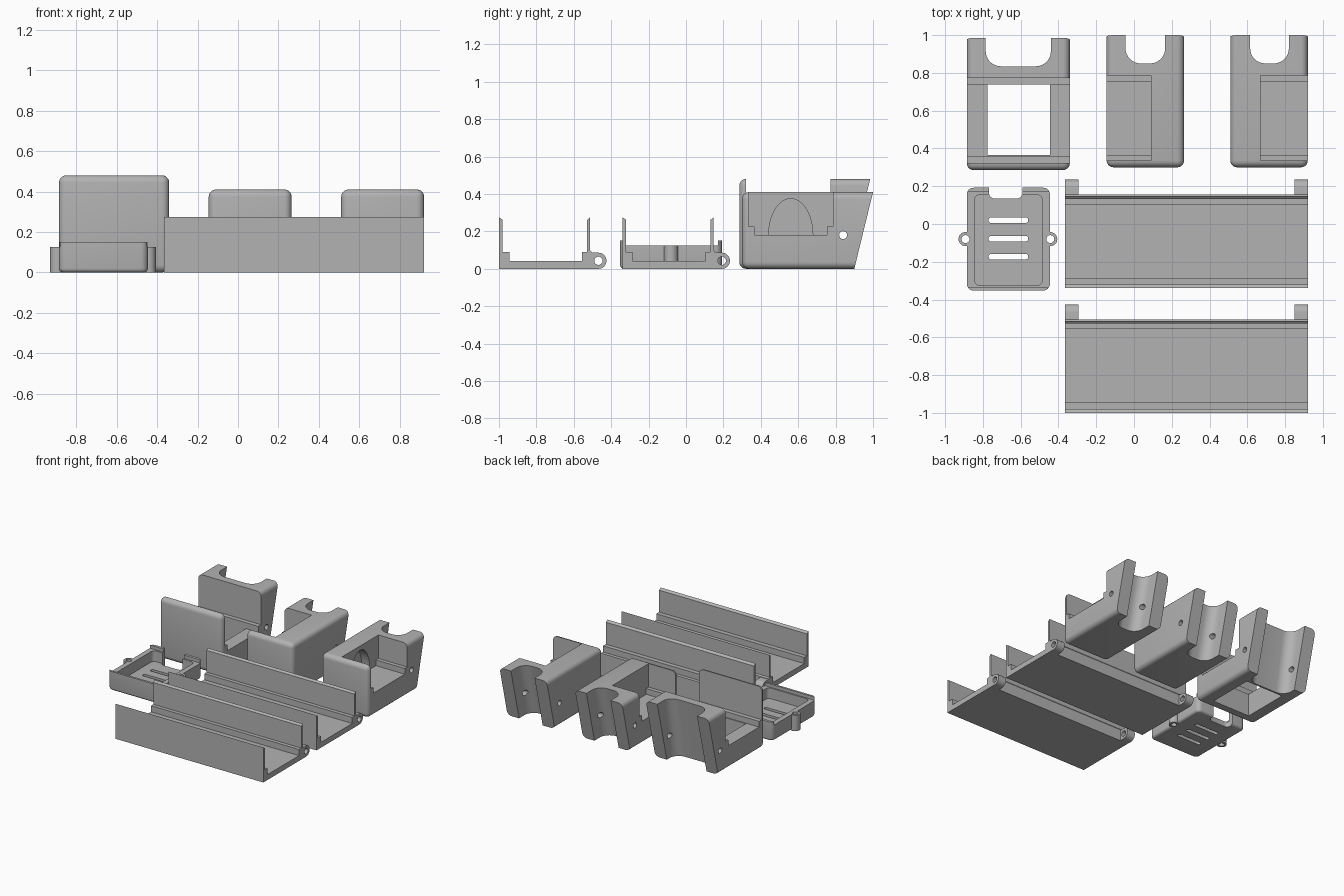
import bpy, bmesh, math
from mathutils import Vector

if "Cube" in bpy.data.objects:
    bpy.data.objects.remove(bpy.data.objects["Cube"])

grey = bpy.data.materials.new("plain_grey")
grey.diffuse_color = (0.45, 0.45, 0.45, 1)
grey.use_nodes = True
grey.node_tree.nodes["Principled BSDF"].inputs["Base Color"].default_value = grey.diffuse_color


def prism(name, pts, axis, a, b):
    """Extrude a 2D outline along x (pts are y,z) or along z (pts are x,y)."""
    bm = bmesh.new()
    place = (lambda p, d: (d, p[0], p[1])) if axis == 'x' else (lambda p, d: (p[0], p[1], d))
    lo = [bm.verts.new(place(p, a)) for p in pts]
    hi = [bm.verts.new(place(p, b)) for p in pts]
    n = len(pts)
    bm.faces.new(lo)
    bm.faces.new(hi)
    for i in range(n):
        bm.faces.new((lo[i], lo[(i + 1) % n], hi[(i + 1) % n], hi[i]))
    bmesh.ops.recalc_face_normals(bm, faces=bm.faces)
    me = bpy.data.meshes.new(name)
    bm.to_mesh(me)
    bm.free()
    ob = bpy.data.objects.new(name, me)
    bpy.context.collection.objects.link(ob)
    me.materials.append(grey)
    return ob


def rect(x0, y0, x1, y1, r=0.0, seg=6):
    """Rectangle outline with optional round corners."""
    if r == 0:
        return [(x0, y0), (x1, y0), (x1, y1), (x0, y1)]
    out = []
    for k, (cx, cy) in enumerate([(x1 - r, y1 - r), (x0 + r, y1 - r), (x0 + r, y0 + r), (x1 - r, y0 + r)]):
        for i in range(seg + 1):
            t = math.pi / 2 * (k + i / seg)
            out.append((cx + r * math.cos(t), cy + r * math.sin(t)))
    return out


def circle(cx, cy, r, n=32):
    return [(cx + r * math.cos(2 * math.pi * i / n), cy + r * math.sin(2 * math.pi * i / n)) for i in range(n)]


def boolean(ob, other, op='DIFFERENCE'):
    bpy.context.view_layer.objects.active = ob
    m = ob.modifiers.new("bool", 'BOOLEAN')
    m.operation, m.object, m.solver = op, other, 'EXACT'
    bpy.ops.object.modifier_apply(modifier=m.name)
    bpy.data.objects.remove(other)


def bevel(ob, pick, width, seg=5):
    bm = bmesh.new()
    bm.from_mesh(ob.data)
    bmesh.ops.bevel(bm, geom=[e for e in bm.edges if pick(e)], offset=width,
                    segments=seg, profile=0.5, affect='EDGES')
    bm.to_mesh(ob.data)
    bm.free()


def smooth(ob):
    bpy.ops.object.select_all(action='DESELECT')
    ob.select_set(True)
    bpy.context.view_layer.objects.active = ob
    bpy.ops.object.shade_smooth_by_angle(angle=math.radians(30))


# Long rails: stepped channel with two hinge tabs each
def rail(name, y):
    prof = [(0, 0), (.495, 0), (.495, .09), (.487, .1), (.487, .275), (.472, .262), (.472, .09),
            (.443, .09), (.443, .042), (.055, .042), (.055, .09), (.02, .09), (.02, .262), (0, .275)]
    ob = prism(name, [(y + a, b) for a, b in prof], 'x', -.365, .92)
    cy, r = y + .532, .043
    tab = [(y + .47, 0), (cy, 0)]
    tab += [(cy + r * math.sin(t), r - r * math.cos(t)) for t in [math.pi * i / 16 for i in range(1, 17)]]
    tab += [(y + .47, 2 * r)]
    for x in (-.365, .85):
        boolean(ob, prism("tab", tab, 'x', x, x + .07), 'UNION')
    boolean(ob, prism("pin", circle(cy, r, .022), 'x', -.5, 1.1))
    smooth(ob)


rail("front_rail", -1.0)
rail("rear_rail", -.34)


# End caps: rounded block with slanted back, rail pocket and rear channel
def cap(name, x0, x1, y0, back_low, back_top, h, pocket, px, chan, chan_y, chan_low, r):
    ob = prism(name, [(y0, 0), (back_low, 0), (back_top, h), (y0, h)], 'x', x0, x1)

    def not_back(e):
        return all((v.co.y - back_low + 1e-4) < 0 for v in e.verts) or \
            (abs(e.verts[0].co.y - e.verts[1].co.y) > .3)
    bevel(ob, not_back, .036)
    # stepped rail pocket, open on top
    ya, yb, s = pocket
    boolean(ob, prism("pocket", [(ya, .6), (ya, .225), (ya + s, .225), (ya + s, .18), (yb - s, .18),
                                 (yb - s, .225), (yb, .225), (yb, .6)], 'x', *px))
    # rear channel, sheared to follow the slanted back
    ch = prism("channel", rect(chan[0], chan_y, chan[1], chan_y + .6, r, 8), 'z', -.2, .8)
    k = (chan_y - chan_low) / h
    for v in ch.data.vertices:
        v.co.y += (v.co.z - h) * k
    boolean(ob, ch)
    # cross screw hole
    boolean(ob, prism("screw", circle(.84, .18, .021, 24), 'x', x0 - .1, x1 + .1))
    return ob


left = cap("saddle_cap", -.885, -.34, .285, .866, .985, .48, (.322, .772, .035), (-1.2, 0),
           (-.785, -.44), .835, .752, .08)
boolean(left, prism("window", rect(-.775, .365, -.445, .738), 'z', -.2, .6))
smooth(left)

mid = cap("middle_cap", -.145, .265, .30, .90, 1.0, .41, (.335, .785, .03), (-.5, .09),
          (-.045, .165), .85, .75, .08)
smooth(mid)

right = cap("right_cap", .51, .92, .30, .90, 1.0, .41, (.335, .785, .03), (.67, 1.3),
            (.615, .82), .85, .75, .08)
# arched recess in the closed end of the pocket
arch = [(.56 + .118 * math.cos(math.pi * i / 20), .181 + .194 * math.sin(math.pi * i / 20)) for i in range(21)]
boolean(right, prism("arch", arch, 'x', .60, .70))
smooth(right)

# Small vented tray with raised lips front and back
tray = prism("vent_tray", rect(-.885, -.352, -.445, .192, .035), 'z', 0, .15)
bevel(tray, lambda e: all(v.co.z < .01 for v in e.verts), .02, 4)
boolean(tray, prism("hollow", rect(-.845, -.325, -.485, .155, .03), 'z', .042, .3))
boolean(tray, prism("side_trim", [(-.335, .3), (-.335, .125), (.17, .125), (.17, .3)], 'x', -1, -.3))
# screw ears, solid ring with hole
for x in (-.892, -.443):
    boolean(tray, prism("ear", circle(x, -.08, .037), 'z', 0, .125), 'UNION')
    boolean(tray, prism("ear_hole", circle(x, -.08, .021, 24), 'z', -.1, .3))
# vent slots
for y in (.02, -.078, -.173):
    boolean(tray, prism("slot", rect(-.77, y - .015, -.56, y + .015, .0145), 'z', -.1, .1))
# cable notch at the back
boolean(tray, prism("notch", rect(-.768, .135, -.59, .4, .03), 'z', -.1, .3))
smooth(tray)
